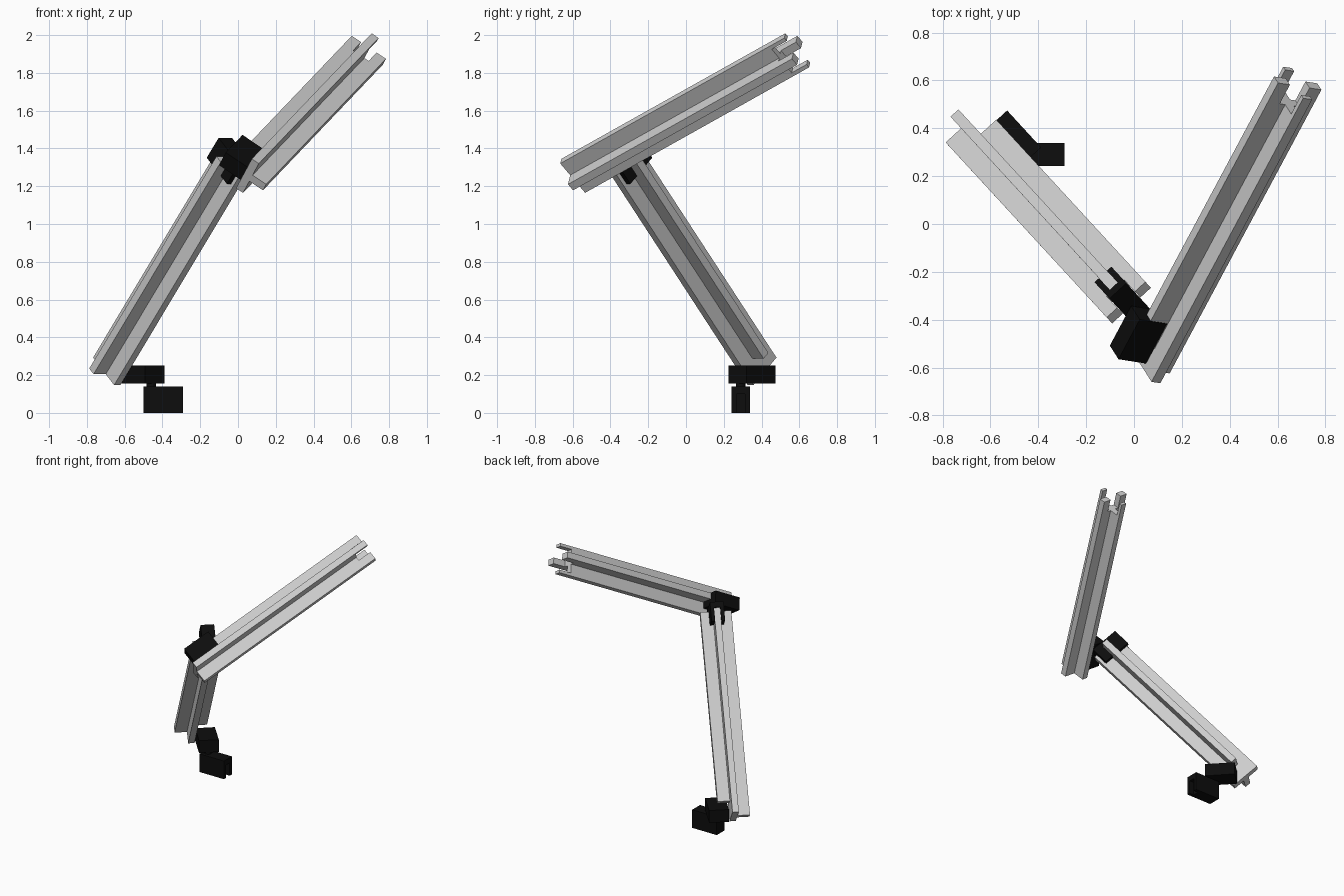
import bpy, bmesh
from mathutils import Matrix, Vector

cube = bpy.data.objects.get("Cube")
if cube:
    bpy.data.objects.remove(cube)


def material(name, value, rough):
    m = bpy.data.materials.new(name)
    m.use_nodes = True
    colour = (value, value, value, 1)
    m.diffuse_color = colour
    node = m.node_tree.nodes["Principled BSDF"]
    node.inputs["Base Color"].default_value = colour
    node.inputs["Roughness"].default_value = rough
    return m


GREY = material("light grey", 0.61, 0.6)
BLACK = material("black", 0.004, 0.7)


def frame(origin, along, side):
    """Local x = side, y = along x side, z = along."""
    d = Vector(along).normalized()
    s = Vector(side)
    s = (s - d * s.dot(d)).normalized()
    m = Matrix((s, d.cross(s), d)).transposed().to_4x4()
    m.translation = origin
    return m


def build(name, mat, matrix, boxes, pin=None):
    """Joins boxes given as (x range, y range, z range), plus an optional pin."""
    bm = bmesh.new()
    for ranges in boxes:
        size = [b - a for a, b in ranges]
        mid = [(a + b) / 2 for a, b in ranges]
        bmesh.ops.create_cube(bm, size=1, matrix=Matrix.Translation(mid) @ Matrix.Diagonal((*size, 1)))
    if pin:
        bmesh.ops.create_cone(bm, cap_ends=True, segments=16, radius1=0.025, radius2=0.025,
                              depth=0.04, matrix=Matrix.Translation(pin))
    mesh = bpy.data.meshes.new(name)
    bm.to_mesh(mesh)
    bm.free()
    mesh.materials.append(mat)
    obj = bpy.data.objects.new(name, mesh)
    obj.matrix_world = matrix
    bpy.context.collection.objects.link(obj)
    return obj


H, T, LENGTH = 0.11, 0.0225, 1.5     # beam half width, half thickness, length
CUT, NOTCH = 0.11, 0.1               # short arm start, end socket depth
W, TOP = 0.048, 0.125                # socket block half width and reach


def beam(name, matrix):
    body = (0, LENGTH - NOTCH)
    tip = (LENGTH - NOTCH, LENGTH)
    web = (-T, T)
    boxes = [((-H, T), web, body),                        # long side arm and core
             ((T, H), web, (CUT, LENGTH - NOTCH))]        # shortened side arm
    for s in (-1, 1):
        def span(a, b):
            return tuple(sorted((s * a, s * b)))
        boxes += [(web, span(T, H), body),                # ribs
                  (span(0.05, H), web, tip),              # thick prongs
                  (web, span(0.088, H), tip)]             # thin prongs
    return build(name, GREY, matrix, boxes)


def socket_block(name, matrix):
    slot = (0.088, TOP)
    boxes = [((-W, W), (-0.085, 0.088), (-NOTCH, 0.04)),
             ((-W, W), slot, (0, 0.04)),
             ((-W, -T), slot, (-NOTCH, 0)),
             ((T, W), slot, (-NOTCH, 0))]
    return build(name, BLACK, matrix, boxes, pin=(0, -0.045, 0.04))


def hinge_block(name, matrix):
    return build(name, BLACK, matrix, [((-0.07, 0.07), (-0.0475, 0.0475), (-0.105, 0.105))])


# Lower arm
low_dir, low_side = Vector((0.449, -0.488, 0.749)), (0.737, 0.676, 0)
low_start = Vector((-0.695, 0.403, 0.22))
beam("lower_beam", frame(low_start, low_dir, low_side))

# Upper arm
up_dir, up_side = (0.635, 1.187, 0.665), (-0.82, 0.14, 0.56)
beam("upper_beam", frame((0.05, -0.597, 1.255), up_dir, up_side))

# Base and elbow joints
socket_block("base_block", frame((-0.415, 0.29, 0.1), (0, 0, 1), (0, -1, 0)))
hinge_block("base_hinge", frame((-0.511, 0.35, 0.2025), (0.676, -0.737, 0), low_side))
low_end = low_start + low_dir.normalized() * LENGTH
socket_block("elbow_block", frame(low_end, low_dir, low_side))
hinge_block("elbow_hinge", frame((0.019, -0.463, 1.353), up_dir, up_side))
